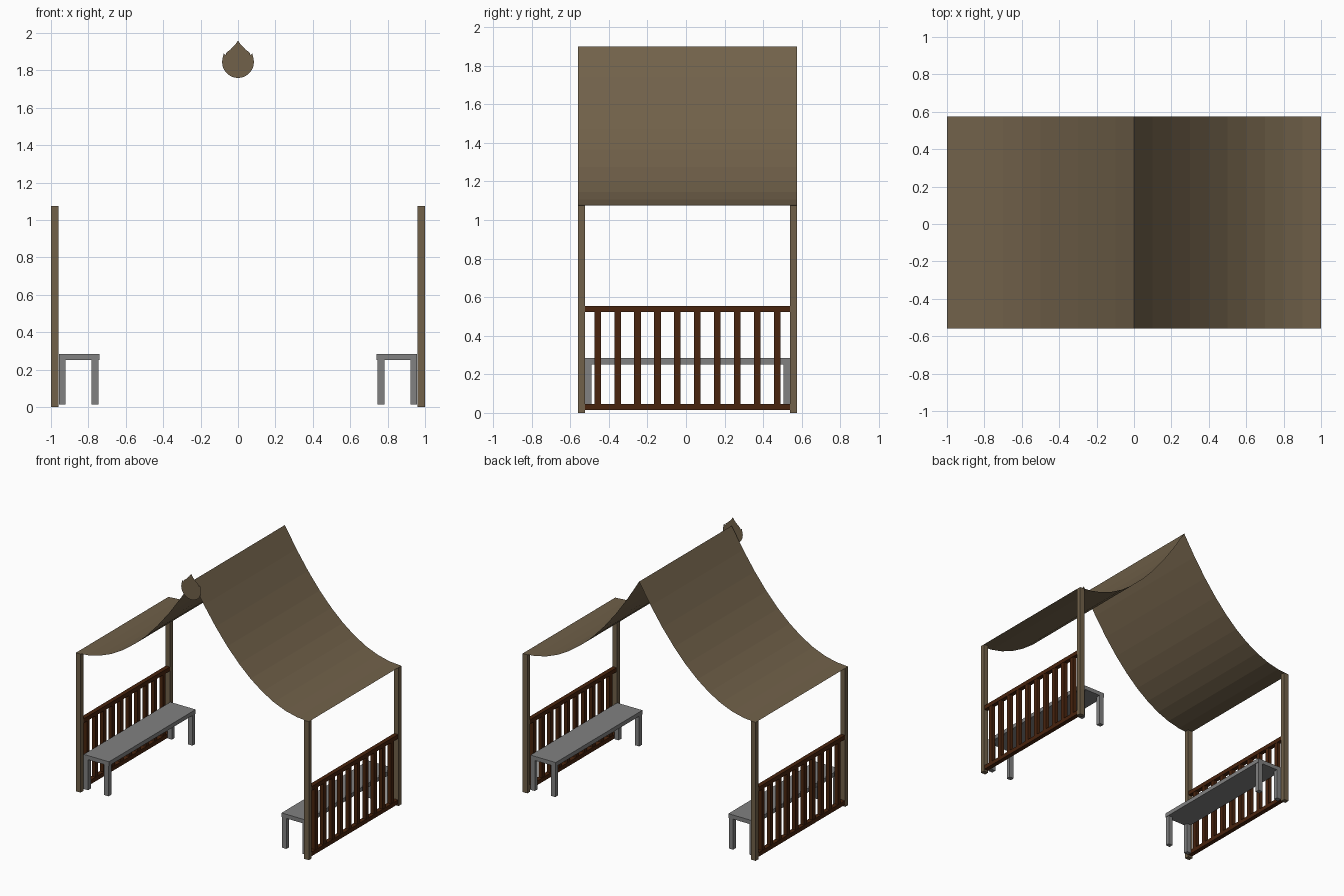
import bpy, math

if "Cube" in bpy.data.objects:
    bpy.data.objects.remove(bpy.data.objects["Cube"])

def material(name, rgb):
    m = bpy.data.materials.new(name)
    m.diffuse_color = (*rgb, 1)
    m.use_nodes = True
    m.node_tree.nodes["Principled BSDF"].inputs["Base Color"].default_value = m.diffuse_color
    return m

CANVAS = material("canvas tan", (0.165, 0.120, 0.068))
BROWN = material("dark brown wood", (0.065, 0.017, 0.004))
GREY = material("bench grey", (0.22, 0.22, 0.22))

def mesh_object(name, verts, faces, mat):
    me = bpy.data.meshes.new(name)
    me.from_pydata(verts, [], faces)
    me.materials.append(mat)
    ob = bpy.data.objects.new(name, me)
    bpy.context.collection.objects.link(ob)
    return ob

def box(name, x, y, z, mat):
    verts = [(a, b, c) for a in sorted(x) for b in y for c in z]
    faces = [(0, 1, 3, 2), (4, 6, 7, 5), (0, 4, 5, 1),
             (2, 3, 7, 6), (0, 2, 6, 4), (1, 5, 7, 3)]
    return mesh_object(name, verts, faces, mat)

FRONT, BACK, W = -0.56, 0.575, 0.036
IN_F, IN_B = FRONT + W, BACK - W
MID = (FRONT + BACK) / 2
EAVE, RIDGE = 1.075, 1.90

for s, side in ((-1, "left"), (1, "right")):
    def sx(a, b):
        return (s * a, s * b)
    # corner posts
    box(side + "_front_post", sx(0.96, 1), (FRONT, IN_F), (0, EAVE), CANVAS)
    box(side + "_back_post", sx(0.96, 1), (IN_B, BACK), (0, EAVE), CANVAS)
    # railing
    box(side + "_bottom_rail", sx(0.963, 0.997), (IN_F, IN_B), (0.015, 0.047), BROWN)
    box(side + "_top_rail", sx(0.963, 0.997), (IN_F, IN_B), (0.523, 0.555), BROWN)
    for i in range(10):
        y = MID + (i - 4.5) * 0.1035
        box(f"{side}_slat_{i + 1}", sx(0.965, 0.995), (y - 0.017, y + 0.017),
            (0.047, 0.523), BROWN)
    # bench
    box(side + "_bench_seat", sx(0.741, 0.958), (IN_F, IN_B), (0.252, 0.284), GREY)
    for px, xs in (("inner", (0.745, 0.782)), ("outer", (0.921, 0.958))):
        for py, ys in (("front", (IN_F, IN_F + 0.034)), ("back", (IN_B - 0.034, IN_B))):
            box(f"{side}_bench_{px}_{py}_leg", sx(*xs), ys, (0.015, 0.252), GREY)

# sagging canvas roof, a thin sheet meeting at the ridge
N = 10
verts, faces = [], []
for i in range(-N, N + 1):
    x = i / N
    z = EAVE + (RIDGE - EAVE) * (1 - abs(x)) ** 2.05
    verts += [(x, FRONT, z), (x, BACK, z)]
for i in range(2 * N):
    faces.append((2 * i, 2 * i + 2, 2 * i + 3, 2 * i + 1))
mesh_object("canvas_roof", verts, faces, CANVAS)

# flat drop-shaped ornament in front of the ridge
half = [(0.085 * math.sin(math.radians(a)), 1.845 - 0.085 * math.cos(math.radians(a)))
        for a in range(10, 111, 10)]
half += [(0.077, 1.892), (0.066, 1.882), (0.062, 1.895), (0.04, 1.912), (0.015, 1.938)]
outline = [(0, 1.76)] + half + [(0, 1.96)] + [(-x, z) for x, z in reversed(half)]
mesh_object("ridge_ornament", [(x, -0.575, z) for x, z in outline],
            [tuple(range(len(outline)))], CANVAS)
